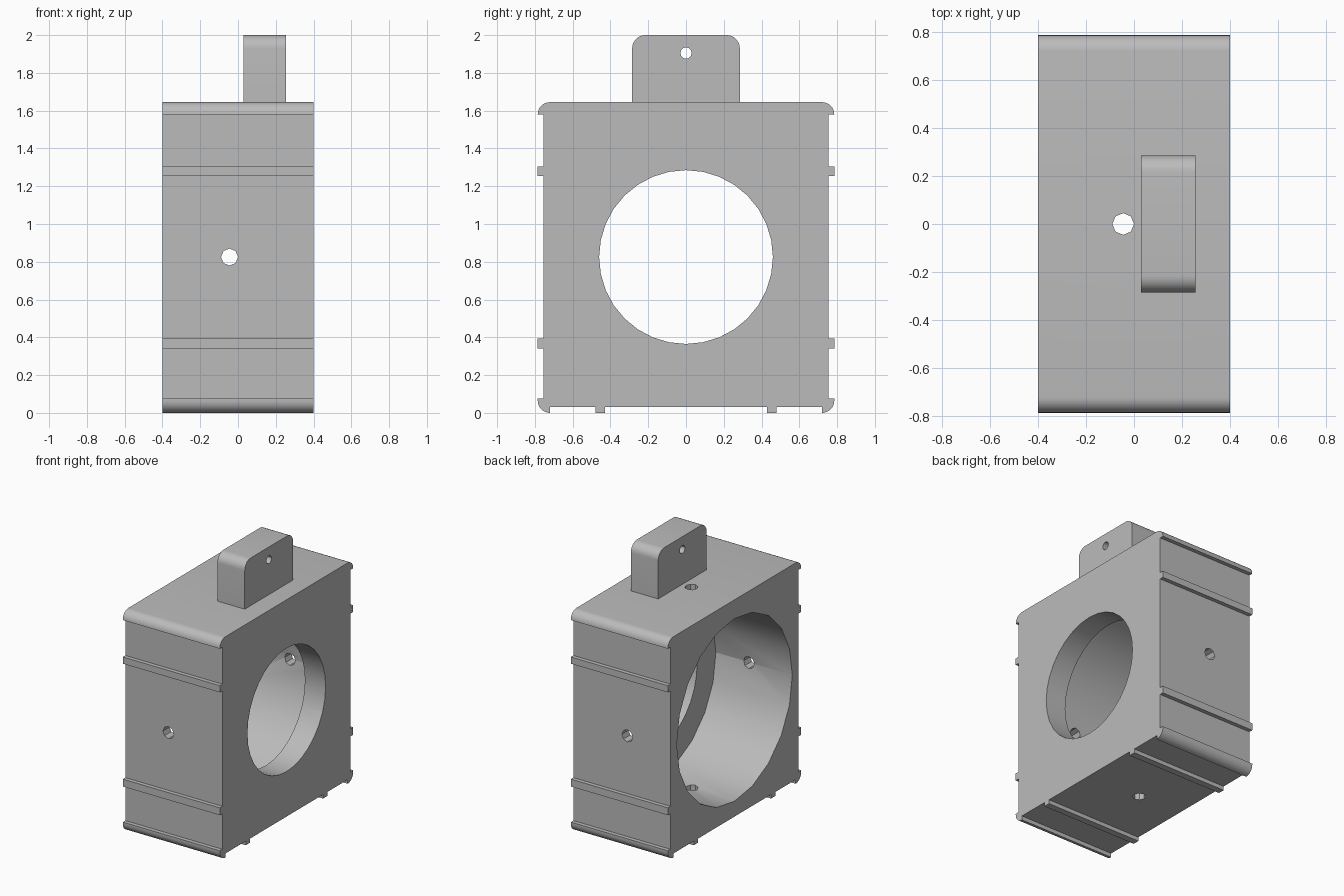
import bpy
import bmesh
from math import pi, cos, sin
from mathutils import Matrix

cube = bpy.data.objects.get("Cube")
if cube:
    bpy.data.objects.remove(cube, do_unlink=True)

grey = bpy.data.materials.new("plain_grey")
grey.use_nodes = True
COLOUR = (0.5, 0.5, 0.5, 1)
grey.diffuse_color = COLOUR
grey.node_tree.nodes["Principled BSDF"].inputs["Base Color"].default_value = COLOUR

HALF_X = 0.4      # half thickness of the housing
CENTRE_Z = 0.825  # bore axis height
PORT_X = -0.045   # position of the small cross holes


def arc(y, z, r, start, steps=8):
    """Quarter circle of profile points, turning anticlockwise."""
    return [(y + r * cos(start + pi / 2 * i / steps),
             z + r * sin(start + pi / 2 * i / steps)) for i in range(steps + 1)]


def add_object(name, bm):
    bmesh.ops.recalc_face_normals(bm, faces=bm.faces)
    mesh = bpy.data.meshes.new(name)
    bm.to_mesh(mesh)
    bm.free()
    mesh.materials.append(grey)
    obj = bpy.data.objects.new(name, mesh)
    bpy.context.collection.objects.link(obj)
    return obj


def extrude_half(name, half, x0, x1):
    """Mirror a half profile (y, z) across y = 0 and extrude it along x."""
    outline = half + [(-y, z) for y, z in reversed(half)]
    bm = bmesh.new()
    face = bm.faces.new([bm.verts.new((x0, y, z)) for y, z in outline])
    new = bmesh.ops.extrude_face_region(bm, geom=[face])["geom"]
    bmesh.ops.translate(bm, vec=(x1 - x0, 0, 0),
                        verts=[v for v in new if isinstance(v, bmesh.types.BMVert)])
    return add_object(name, bm)


def drill(target, radius, length, centre, axis, sides):
    """Cut a round hole through the target along the given axis."""
    turn = {"x": Matrix.Rotation(pi / 2, 4, "Y"),
            "y": Matrix.Rotation(pi / 2, 4, "X"),
            "z": Matrix.Identity(4)}[axis]
    bm = bmesh.new()
    bmesh.ops.create_cone(bm, cap_ends=True, segments=sides, radius1=radius,
                          radius2=radius, depth=length,
                          matrix=Matrix.Translation(centre) @ turn)
    cutter = add_object("hole_cutter", bm)
    cutter.hide_render = True
    mod = target.modifiers.new("hole", "BOOLEAN")
    mod.operation = "DIFFERENCE"
    mod.solver = "EXACT"
    mod.object = cutter
    bpy.context.view_layer.objects.active = target
    bpy.ops.object.modifier_apply(modifier=mod.name)
    bpy.data.objects.remove(cutter, do_unlink=True)


def shade(obj):
    bpy.ops.object.select_all(action="DESELECT")
    obj.select_set(True)
    bpy.context.view_layer.objects.active = obj
    bpy.ops.object.shade_smooth_by_angle(angle=pi / 6)


# Housing profile: bottom ribs, rounded lips and side ribs, from bottom to top
WALL, LIP, FLOOR, TOP = 0.755, 0.785, 0.03, 1.645
half = [(0.43, FLOOR), (0.43, 0), (0.48, 0), (0.48, FLOOR), (0.72, FLOOR)]
half += arc(0.72, 0.065, 0.065, -pi / 2)
half += [(LIP, 0.075), (WALL, 0.075)]
for low, high in ((0.34, 0.395), (1.255, 1.305)):
    half += [(WALL, low), (LIP, low), (LIP, high), (WALL, high)]
half += [(WALL, 1.58)] + arc(0.72, 1.58, 0.065, 0)
housing = extrude_half("housing", half, -HALF_X, HALF_X)

# Stepped bore: wide from the right side, narrow through the left wall
STEP_X = 0.23
drill(housing, 0.68, STEP_X + 1, ((STEP_X - 1) / 2, 0, CENTRE_Z), "x", 20)
drill(housing, 0.46, 1, (0.5, 0, CENTRE_Z), "x", 32)

# Small cross holes through the four walls
for axis in "yz":
    drill(housing, 0.045, 3, (PORT_X, 0, CENTRE_Z), axis, 8)
shade(housing)

# Mounting tab with rounded top corners and a pin hole
tab = extrude_half("mounting_tab",
                   [(0.285, TOP - 0.005)] + arc(0.215, 1.93, 0.07, 0), 0.03, 0.255)
drill(tab, 0.03, 1, (0.14, 0, 1.905), "x", 12)
shade(tab)
